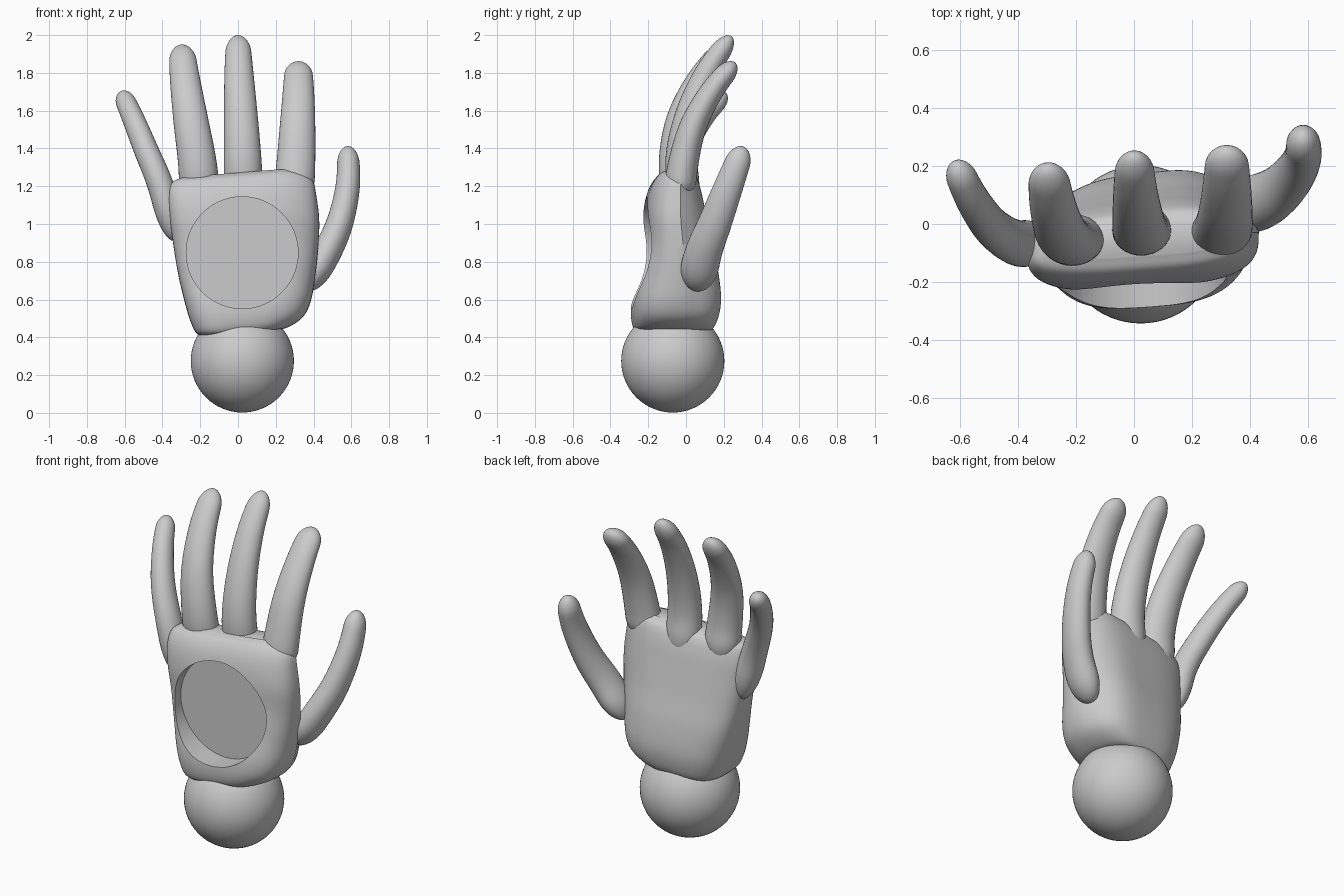
import bpy, bmesh, math
from mathutils import Vector

cube = bpy.data.objects.get("Cube")
if cube:
    bpy.data.objects.remove(cube, do_unlink=True)

grey = bpy.data.materials.new("plain grey")
grey.use_nodes = True
grey.diffuse_color = (0.6, 0.6, 0.6, 1)
grey.node_tree.nodes["Principled BSDF"].inputs["Base Color"].default_value = (0.6, 0.6, 0.6, 1)


def spline(rows, t):
    """Smooth curve through rows of numbers, t from 0 to 1."""
    last = len(rows) - 1
    i = min(int(t * last), last - 1)
    u = t * last - i
    p1, p2 = Vector(rows[i]), Vector(rows[i + 1])
    p0 = Vector(rows[i - 1]) if i > 0 else p1 * 2 - p2
    p3 = Vector(rows[i + 2]) if i + 2 <= last else p2 * 2 - p1
    return 0.5 * (p1 * 2 + (p2 - p0) * u + (p0 * 2 - p1 * 5 + p2 * 4 - p3) * u**2
                  + (p1 * 3 - p0 - p2 * 3 + p3) * u**3)


def finish(obj):
    bpy.ops.object.select_all(action='DESELECT')
    obj.select_set(True)
    bpy.context.view_layer.objects.active = obj
    bpy.ops.object.shade_smooth_by_angle(angle=math.radians(40))


def loft(name, rings):
    """Skin a list of closed rings and cap both ends."""
    bm = bmesh.new()
    loops = [[bm.verts.new(p) for p in ring] for ring in rings]
    n = len(loops[0])
    for a, b in zip(loops, loops[1:]):
        for k in range(n):
            bm.faces.new((a[k], a[(k + 1) % n], b[(k + 1) % n], b[k]))
    bm.faces.new(loops[0][::-1])
    bm.faces.new(loops[-1])
    bmesh.ops.recalc_face_normals(bm, faces=bm.faces)
    mesh = bpy.data.meshes.new(name)
    bm.to_mesh(mesh)
    bm.free()
    mesh.materials.append(grey)
    obj = bpy.data.objects.new(name, mesh)
    bpy.context.collection.objects.link(obj)
    return obj


def finger(name, path, wide, deep, steps=36, sides=32):
    """Tapered oval tube with round ends; wide and deep are (base, tip) radii."""
    rings = []
    for k in range(steps + 1):
        t = (1 - math.cos(math.pi * k / steps)) / 2
        centre = spline(path, t)
        tangent = (spline(path, min(t + .01, 1)) - spline(path, max(t - .01, 0))).normalized()
        side = Vector((1, 0, 0))
        side = (side - tangent * side.dot(tangent)).normalized()
        up = tangent.cross(side)
        end = min(t / .18, (1 - t) / .11)
        cap = max(.03, math.sqrt(1 - (1 - end)**2)) if end < 1 else 1
        ease = t**1.4
        a = cap * (wide[0] + (wide[1] - wide[0]) * ease)
        b = cap * (deep[0] + (deep[1] - deep[0]) * ease)
        angles = [math.tau * j / sides for j in range(sides)]
        rings.append([centre + side * a * math.cos(w) + up * b * math.sin(w) for w in angles])
    finish(loft(name, rings))


def power(v, e):
    return math.copysign(abs(v)**e, v)


# Palm: rounded-box sections given as height, left, right, front, back, slant
sections = [
    (.42, -.15, .18, -.21, .08, .03), (.435, -.215, .26, -.265, .13, .03),
    (.50, -.25, .34, -.288, .16, .04), (.60, -.28, .385, -.285, .172, .07),
    (.75, -.315, .41, -.25, .155, .11), (.90, -.34, .425, -.225, .12, .13),
    (1.05, -.36, .43, -.222, .09, .13), (1.17, -.368, .415, -.20, .065, .12),
    (1.245, -.35, .395, -.16, .035, .1), (1.272, -.29, .34, -.11, -.01, .08)]
rings = []
for k in range(64):
    z, x0, x1, y0, y1, slant = spline(sections, k / 63)
    ring = []
    for j in range(72):
        w = math.tau * j / 72
        c, s = power(math.cos(w), .62), power(math.sin(w), .62)
        # the back corner on the thumb side slants inward
        x = (x0 + x1) / 2 + (x1 - x0) / 2 * c - slant * max(c, 0) * max(s, 0)
        y = (y0 + y1) / 2 + (y1 - y0) / 2 * s + x * (.09 + .02 * s)
        ring.append((x, y, z + .08 * x - 1.2 * max(x - .2, 0)**2))
    rings.append(ring)
palm = loft("palm", rings)

# Round recess in the palm
bpy.ops.mesh.primitive_cylinder_add(vertices=96, radius=.296, depth=.5,
                                    location=(.022, -.40, .848), rotation=(math.pi / 2, 0, 0))
cutter = bpy.context.object
cutter.name = "recess_cutter"
cutter.hide_render = True
cutter.data.materials.append(grey)
cut = palm.modifiers.new("recess", 'BOOLEAN')
cut.operation, cut.solver, cut.object = 'DIFFERENCE', 'EXACT', cutter
bpy.context.view_layer.objects.active = palm
bpy.ops.object.modifier_apply(modifier=cut.name)
bpy.data.objects.remove(cutter, do_unlink=True)
finish(palm)

# Wrist ball
bpy.ops.mesh.primitive_uv_sphere_add(segments=64, ring_count=32, radius=.273,
                                     location=(.023, -.07, .275))
ball = bpy.context.object
ball.name = "wrist_ball"
ball.data.materials.append(grey)
finish(ball)

# Fingers and thumb, each from base to tip
finger("ring_finger", [(-.20, -.03, 1.11), (-.215, -.06, 1.32), (-.25, -.03, 1.55),
                       (-.28, .065, 1.76), (-.30, .20, 1.945)], (.108, .066), (.09, .05))
finger("middle_finger", [(.03, .01, 1.09), (.025, -.025, 1.33), (.015, .015, 1.57),
                         (.005, .11, 1.80), (0, .24, 1.995)], (.106, .062), (.09, .05))
finger("index_finger", [(.29, -.035, 1.13), (.305, -.018, 1.30), (.315, .035, 1.51),
                        (.32, .135, 1.70), (.32, .26, 1.855)], (.109, .07), (.086, .05))
finger("little_finger", [(-.33, -.06, .91), (-.405, -.065, 1.19), (-.49, -.01, 1.40),
                         (-.56, .09, 1.57), (-.617, .21, 1.695)], (.073, .05), (.084, .05))
finger("thumb", [(.35, .05, .65), (.465, .09, .84), (.54, .155, 1.01),
                 (.582, .23, 1.21), (.582, .305, 1.41)], (.08, .056), (.104, .062))
